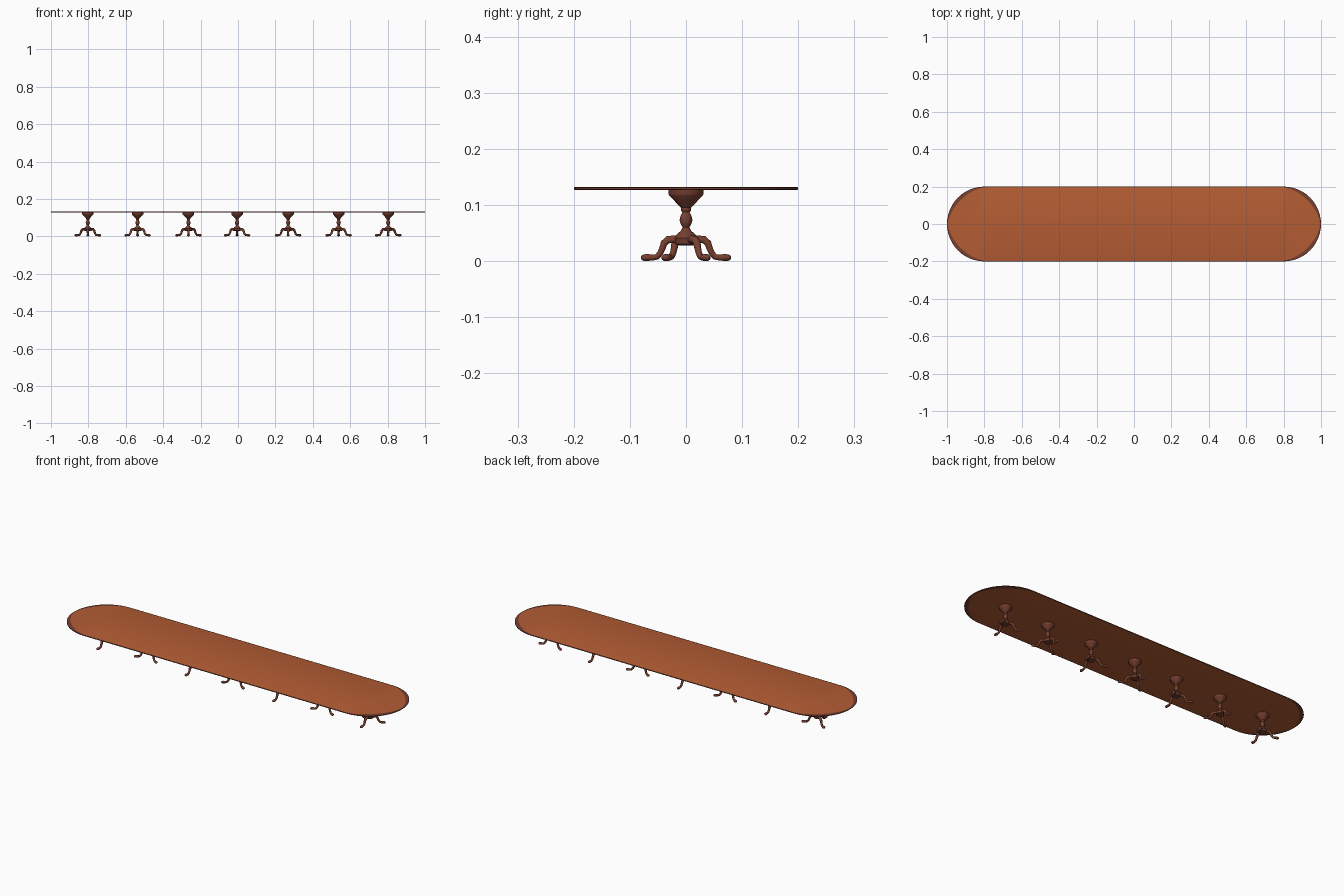
import bpy, bmesh, math

if "Cube" in bpy.data.objects:
    bpy.data.objects.remove(bpy.data.objects["Cube"])

def material(name, color):
    m = bpy.data.materials.new(name)
    m.diffuse_color = (*color, 1)
    m.use_nodes = True
    m.node_tree.nodes["Principled BSDF"].inputs["Base Color"].default_value = m.diffuse_color
    return m

TOP_WOOD = material("warm top wood", (0.46, 0.110, 0.034))
LEG_WOOD = material("dark red wood", (0.185, 0.050, 0.029))

def make_mesh(name, bm, mats, angle):
    bmesh.ops.recalc_face_normals(bm, faces=bm.faces)
    me = bpy.data.meshes.new(name)
    bm.to_mesh(me)
    bm.free()
    for m in mats:
        me.materials.append(m)
    for p in me.polygons:
        p.use_smooth = True
    me.set_sharp_from_angle(angle=math.radians(angle))
    return me

def place(name, me, x=0, turn=0):
    ob = bpy.data.objects.new(name, me)
    ob.location.x = x
    ob.rotation_euler.z = turn
    bpy.context.collection.objects.link(ob)

def bridge(bm, rings):
    faces = []
    for a, b in zip(rings, rings[1:]):
        n = len(a)
        for i in range(n):
            faces.append(bm.faces.new((a[i], a[(i + 1) % n], b[(i + 1) % n], b[i])))
    return faces

# Long table top with rounded ends; the dark rim widens on the end curves
N = 24

def outline(inset):
    pts = []
    for side in (1, -1):
        for i in range(N + 1):
            t = math.pi * (i / N - 0.5)
            r = 0.2 - inset * (0.003 + 0.017 * abs(math.sin(2 * t)))
            pts.append((side * (0.8 + r * math.cos(t)), side * r * math.sin(t)))
    return pts

bm = bmesh.new()
rings = [[bm.verts.new((x, y, z)) for x, y in outline(s)]
         for s, z in ((1, 0.1265), (0, 0.1275), (0, 0.131), (1, 0.132))]
for f in bridge(bm, rings):
    f.material_index = 1
M = 2 * (N + 1)
bm.faces.new(rings[0])
# strips across the top, pairing front and back rim points
top = rings[-1]
for i in range(N // 2):
    for base in (0, N + 1):
        q = [top[base + i], top[base + i + 1], top[base + N - i - 1], top[base + N - i]]
        bm.faces.new(list(dict.fromkeys(q)))
bm.faces.new((top[0], top[N], top[N + 1], top[M - 1]))
place("table_top", make_mesh("table_top", bm, (TOP_WOOD, LEG_WOOD), 75))

# Turned column: (radius, height)
profile = [(0.012, 0.028), (0.019, 0.030), (0.021, 0.041), (0.016, 0.048),
           (0.009, 0.054), (0.006, 0.060), (0.009, 0.065), (0.0115, 0.072),
           (0.010, 0.080), (0.0065, 0.087), (0.009, 0.090), (0.009, 0.093),
           (0.009, 0.095), (0.030, 0.117), (0.031, 0.119), (0.031, 0.1275)]
S = 16
bm = bmesh.new()
rings = [[bm.verts.new((r * math.cos(2 * math.pi * i / S), r * math.sin(2 * math.pi * i / S), z))
          for i in range(S)] for r, z in profile]
bridge(bm, rings)
bm.faces.new(rings[0])
bm.faces.new(rings[-1])
column = make_mesh("column", bm, (LEG_WOOD,), 40)

# Three curved legs: (distance out, height, half width, half thickness)
path = [(0.010, 0.036, 0.007, 0.008), (0.022, 0.039, 0.007, 0.007),
        (0.032, 0.038, 0.007, 0.007), (0.039, 0.032, 0.007, 0.0065),
        (0.042, 0.023, 0.006, 0.006), (0.046, 0.014, 0.0055, 0.0055),
        (0.052, 0.0075, 0.0055, 0.0055), (0.060, 0.006, 0.0065, 0.0055),
        (0.069, 0.0065, 0.008, 0.0065), (0.076, 0.006, 0.007, 0.006),
        (0.080, 0.0055, 0.0035, 0.003)]
K = 10
bm = bmesh.new()
for leg in range(3):
    a = math.radians(-90 + 120 * leg)
    ca, sa = math.cos(a), math.sin(a)
    rings = []
    for j, (r, z, w, h) in enumerate(path):
        p, q = path[max(j - 1, 0)], path[min(j + 1, len(path) - 1)]
        dr, dz = q[0] - p[0], q[1] - p[1]
        d = math.hypot(dr, dz)
        ring = []
        for i in range(K):
            t = 2 * math.pi * i / K
            u, v = w * math.cos(t), h * math.sin(t)
            rr, zz = r - v * dz / d, max(z + v * dr / d, 0)
            ring.append(bm.verts.new((rr * ca - u * sa, rr * sa + u * ca, zz)))
        rings.append(ring)
    bridge(bm, rings)
    bm.faces.new(rings[0])
    bm.faces.new(rings[-1])
legs = make_mesh("tripod_legs", bm, (LEG_WOOD,), 60)

# Seven pedestals, every other one turned around
for i, x in enumerate((-0.803, -0.537, -0.265, -0.005, 0.268, 0.538, 0.803)):
    turn = math.pi * (i % 2)
    place(f"column_{i + 1}", column, x, turn)
    place(f"tripod_legs_{i + 1}", legs, x, turn)
